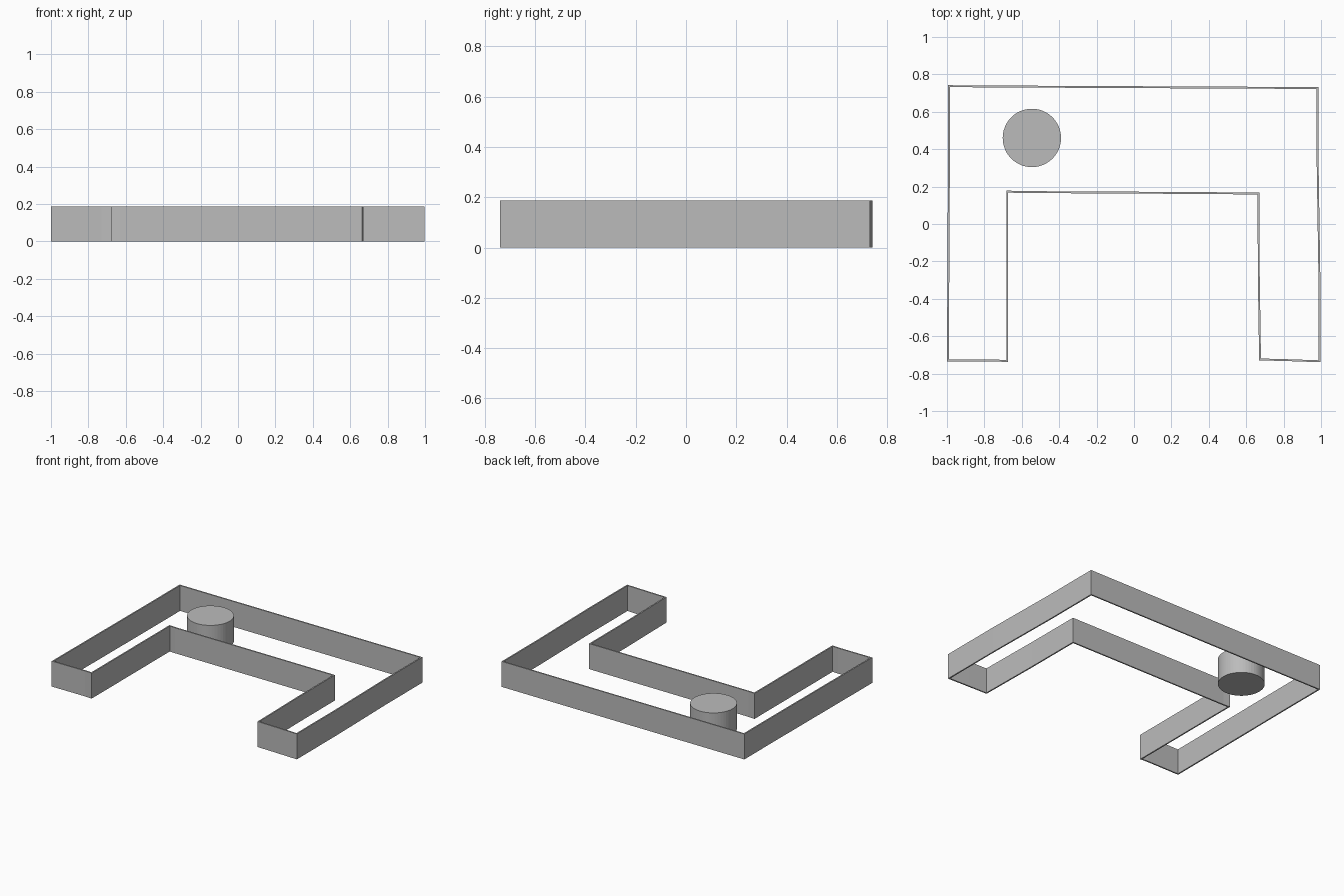
import bpy, bmesh
from mathutils import Vector

HEIGHT = 0.187
WALL = 0.01

cube = bpy.data.objects.get("Cube")
if cube:
    bpy.data.objects.remove(cube, do_unlink=True)

grey = bpy.data.materials.new("plain grey")
grey.use_nodes = True
colour = (0.5, 0.5, 0.5, 1)
grey.diffuse_color = colour
grey.node_tree.nodes["Principled BSDF"].inputs["Base Color"].default_value = colour


def finish(name, bm):
    bmesh.ops.recalc_face_normals(bm, faces=bm.faces)
    mesh = bpy.data.meshes.new(name)
    bm.to_mesh(mesh)
    bm.free()
    mesh.materials.append(grey)
    obj = bpy.data.objects.new(name, mesh)
    bpy.context.scene.collection.objects.link(obj)
    return obj


def inset_outline(points, width):
    """Mitred inward offset of a clockwise outline."""
    result = []
    for i, p in enumerate(points):
        a = (p - points[i - 1]).normalized()
        b = (points[(i + 1) % len(points)] - p).normalized()
        na, nb = Vector((a.y, -a.x)), Vector((b.y, -b.x))
        result.append(p + (na + nb) * width / (1 + na.dot(nb)))
    return result


# Slightly uneven U-shaped outline of the perimeter wall, clockwise from above
outline = [Vector(p) for p in (
    (-1.0, -0.735), (-0.994, 0.4), (-0.994, 0.742), (-0.69, 0.74), (0.987, 0.732),
    (0.987, 0.31), (0.996, -0.27), (0.996, -0.739), (0.82, -0.733), (0.669, -0.729),
    (0.662, -0.26), (0.661, 0.158), (0.29, 0.161), (-0.63, 0.166), (-0.673, 0.169),
    (-0.673, -0.739), (-0.73, -0.735))]
inner = inset_outline(outline, WALL)

bm = bmesh.new()
rings = [[bm.verts.new((p.x, p.y, z)) for p in ring]
         for ring, z in ((outline, 0), (outline, HEIGHT), (inner, HEIGHT), (inner, 0))]
for k in range(4):
    r, s = rings[k], rings[(k + 1) % 4]
    for i in range(len(r)):
        j = (i + 1) % len(r)
        bm.faces.new((r[i], r[j], s[j], s[i]))
finish("perimeter_wall", bm)

# Solid round column in the back corner
bm = bmesh.new()
bmesh.ops.create_cone(bm, cap_ends=True, segments=48, radius1=0.156,
                      radius2=0.156, depth=HEIGHT)
column = finish("round_column", bm)
column.location = (-0.546, 0.46, HEIGHT / 2)
